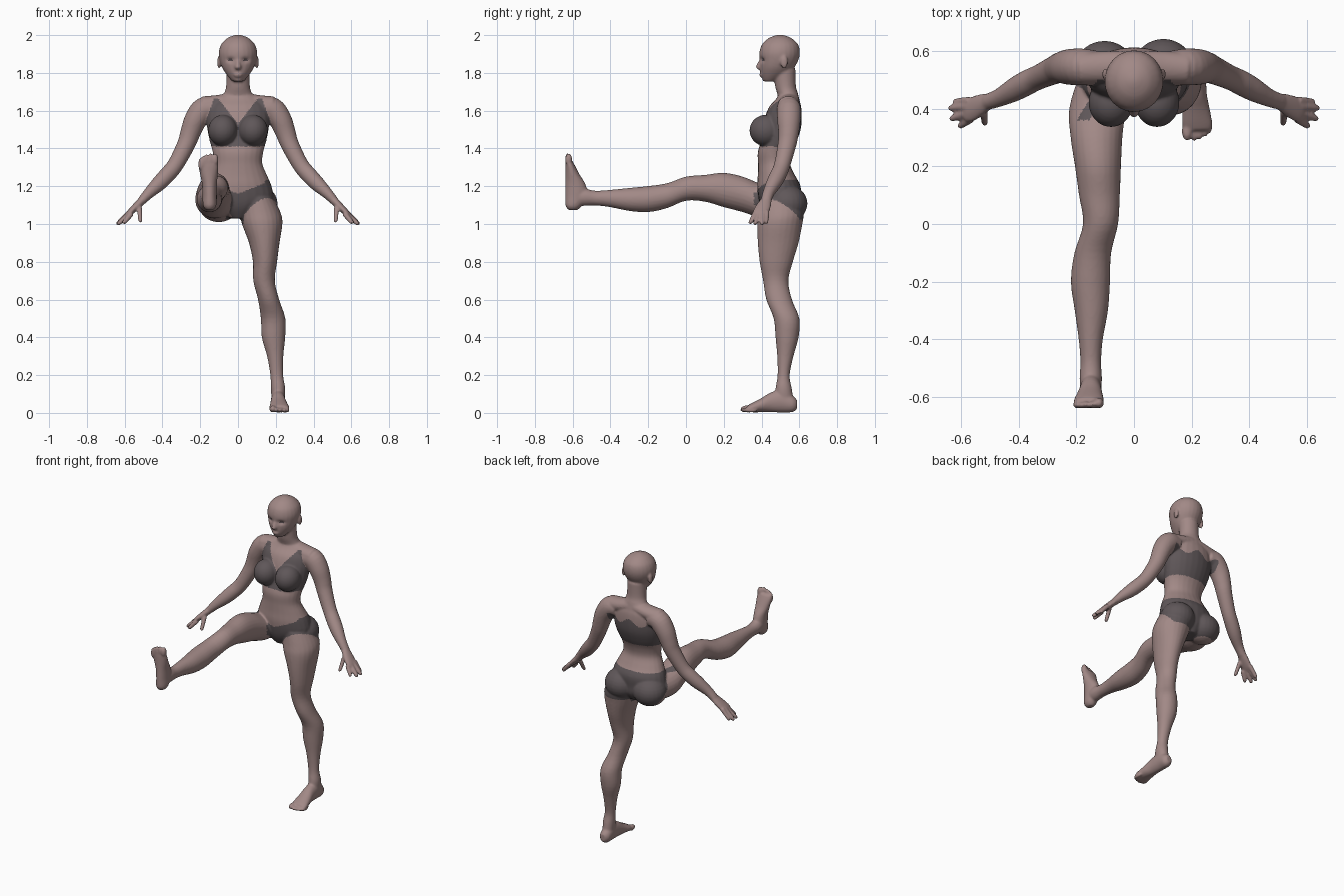
import bpy, bmesh, math
from mathutils import Vector, Matrix

bm = bmesh.new()


def material(name, rgb):
    m = bpy.data.materials.new(name)
    m.diffuse_color = (*rgb, 1)
    return m


def loft(keys, u, v=None, steps=4, sides=24):
    """Closed tube through (x, y, z, radius_u, radius_v) keys, spline-smoothed."""
    k = [Vector(q) for q in keys]
    pts = []
    for i in range(len(k) - 1):
        p0, p1, p2, p3 = k[max(i - 1, 0)], k[i], k[i + 1], k[min(i + 2, len(k) - 1)]
        for s in range(steps):
            t = s / steps
            pts.append(0.5 * (2 * p1 + (p2 - p0) * t + (2 * p0 - 5 * p1 + 4 * p2 - p3) * t * t
                              + (3 * p1 - p0 - 3 * p2 + p3) * t ** 3))
    pts.append(k[-1])
    u = Vector(u).normalized()
    rings = []
    for i, p in enumerate(pts):
        c = Vector(p[:3])
        tan = Vector(pts[min(i + 1, len(pts) - 1)][:3]) - Vector(pts[max(i - 1, 0)][:3])
        w = Vector(v) if v else tan.cross(u).normalized()
        rings.append([bm.verts.new(c + u * (p[3] * math.cos(a)) + w * (p[4] * math.sin(a)))
                      for a in (2 * math.pi * j / sides for j in range(sides))])
    for a, b in zip(rings, rings[1:]):
        for j in range(sides):
            bm.faces.new((a[j], a[(j + 1) % sides], b[(j + 1) % sides], b[j]))
    bm.faces.new(rings[0][::-1])
    bm.faces.new(rings[-1])
    return [q for r in rings for q in r]


def ball(c, r):
    m = Matrix.Translation(c) @ Matrix.Diagonal((*r, 1))
    return bmesh.ops.create_uvsphere(bm, u_segments=24, v_segments=14, radius=1, matrix=m)["verts"]


X, Y, Z = (1, 0, 0), (0, 1, 0), (0, 0, 1)


def upright(rows):
    """Vertical loft from rows of (z, xc, yc, rx, ry)."""
    return loft([(x, y, z, a, b) for z, x, y, a, b in rows], X, Y)


def lengthwise(rows):
    """Loft along y from rows of (y, xc, zc, rx, rz)."""
    return loft([(x, y, z, a, b) for y, x, z, a, b in rows], X, Z)


# torso
upright([(1.03, 0, .50, .05, .07), (1.08, 0, .50, .13, .10), (1.13, 0, .495, .185, .11),
         (1.20, 0, .492, .178, .115), (1.26, 0, .478, .153, .098), (1.32, 0, .466, .129, .085),
         (1.38, 0, .47, .134, .09), (1.44, 0, .492, .15, .095), (1.50, 0, .508, .162, .099),
         (1.56, 0, .515, .167, .098), (1.62, 0, .525, .155, .085), (1.66, 0, .537, .12, .062),
         (1.69, 0, .543, .075, .05)])
# neck
upright([(1.64, 0, .55, .10, .055), (1.69, 0, .538, .075, .055), (1.73, 0, .527, .063, .055),
         (1.82, 0, .52, .062, .06)])
# head
upright([(1.755, 0, .445, .028, .034), (1.775, 0, .457, .047, .055), (1.80, 0, .474, .067, .08),
         (1.83, 0, .483, .085, .092), (1.87, 0, .493, .098, .103), (1.91, 0, .496, .102, .107),
         (1.95, 0, .498, .09, .096), (1.98, 0, .498, .062, .066), (1.994, 0, .498, .036, .038),
         (2.002, 0, .498, .01, .01)])
# nose and lips
loft([(0, .398, 1.872, .009, .008), (0, .388, 1.848, .012, .012), (0, .384, 1.828, .017, .014),
      (0, .394, 1.817, .012, .01)], X, Y)
ball((0, .399, 1.792), (.024, .011, .006))
ball((0, .402, 1.782), (.02, .011, .006))
ball((0, .418, 1.766), (.022, .014, .012))

for s in (1, -1):
    # ear, breast
    ball((s * .1, .52, 1.857), (.01, .02, .034))
    ball((s * .08, .422, 1.495), (.078, .086, .083))
    # shoulder slope and collar
    loft([(s * .02, .55, 1.66, .05, .04), (s * .10, .545, 1.642, .055, .042),
          (s * .18, .54, 1.625, .055, .052)], Y)
    # arm
    loft([(s * .12, .54, 1.61, .06, .055), (s * .18, .545, 1.605, .064, .066),
          (s * .225, .545, 1.55, .062, .06), (s * .253, .543, 1.48, .054, .053),
          (s * .275, .535, 1.42, .05, .048), (s * .33, .51, 1.315, .044, .043),
          (s * .375, .488, 1.26, .046, .043), (s * .42, .465, 1.213, .043, .04),
          (s * .475, .436, 1.16, .032, .029), (s * .51, .424, 1.122, .029, .023)], Y)
    # palm
    loft([(s * .50, .426, 1.132, .028, .022), (s * .535, .41, 1.097, .04, .02),
          (s * .567, .397, 1.066, .044, .017), (s * .585, .392, 1.05, .036, .012)], Y)
    # fingers and thumb
    for a, b in (((.570, .428, 1.066), (.625, .424, 1.003)), ((.575, .408, 1.062), (.642, .402, .997)),
                 ((.573, .386, 1.058), (.638, .364, .997)), ((.563, .366, 1.055), (.608, .338, 1.002)),
                 ((.522, .39, 1.09), (.517, .347, 1.008))):
        p, q = (Vector((s * v[0], v[1], v[2])) for v in (a, b))
        keys = [(*p.lerp(q, t), r, r) for t, r in ((0, .015), (.5, .0135), (.9, .0115), (1, .006))]
        loft(keys, (s * .3, 1, 0), steps=3, sides=12)

# buttocks
ball((.102, .537, 1.108), (.108, .106, .098))
ball((-.102, .532, 1.105), (.108, .104, .095))

# standing leg
upright([(1.14, .10, .50, .085, .10), (1.06, .118, .505, .108, .118), (1.0, .128, .497, .107, .119),
         (.9, .139, .488, .081, .108), (.8, .143, .478, .064, .088), (.7, .138, .475, .057, .067),
         (.6, .162, .493, .056, .068), (.5, .186, .532, .065, .068), (.4, .188, .535, .062, .061),
         (.3, .197, .526, .043, .043), (.2, .205, .517, .034, .032), (.13, .212, .517, .038, .043),
         (.06, .212, .52, .034, .05)])
# raised leg
lengthwise([(.52, -.105, 1.11, .085, .08), (.40, -.127, 1.122, .098, .09), (.3, -.13, 1.157, .09, .094),
            (.2, -.125, 1.18, .08, .091), (.1, -.12, 1.189, .071, .071), (0, -.116, 1.187, .061, .064),
            (-.1, -.143, 1.15, .064, .066), (-.2, -.151, 1.132, .068, .069), (-.3, -.148, 1.13, .058, .061),
            (-.4, -.15, 1.135, .042, .046), (-.48, -.15, 1.137, .036, .039),
            (-.54, -.15, 1.142, .039, .046), (-.60, -.15, 1.14, .033, .045)])


# feet with toes
def foot():
    vs = lengthwise([(.588, .212, .045, .018, .024), (.565, .212, .047, .035, .043),
                     (.51, .212, .062, .038, .06), (.45, .213, .056, .04, .053),
                     (.40, .216, .041, .047, .038), (.35, .219, .028, .053, .025),
                     (.325, .22, .022, .048, .017)])
    for i, (x, y, r) in enumerate(((.184, .322, .019), (.208, .32, .013), (.228, .325, .013),
                                   (.246, .333, .012), (.261, .345, .012))):
        vs += ball((x, y, r + .002), (r * .95, .034, r))
    return vs


foot()
bmesh.ops.transform(bm, verts=foot(), matrix=Matrix(((-1, 0, 0, .062), (0, 0, 1, -.642),
                                                    (0, -1, 0, 1.662), (0, 0, 0, 1))))

# fuse all parts into one smooth skin
bmesh.ops.recalc_face_normals(bm, faces=bm.faces)
raw = bpy.data.meshes.new("body_parts")
bm.to_mesh(raw)
bm.free()
body = bpy.data.objects.new("body", raw)
bpy.context.collection.objects.link(body)
rem = body.modifiers.new("fuse", "REMESH")
rem.mode, rem.voxel_size = "VOXEL", .006
smo = body.modifiers.new("soften", "SMOOTH")
smo.factor, smo.iterations = .5, 6
mesh = bpy.data.meshes.new_from_object(body.evaluated_get(bpy.context.evaluated_depsgraph_get()))
body.modifiers.clear()
body.data = mesh
mesh.name = "body"
bpy.data.meshes.remove(raw)

# eye sockets
for v in mesh.vertices:
    if v.co.z > 1.8 and v.co.y < .45:
        d = ((abs(v.co.x) - .04) / .02) ** 2 + ((v.co.z - 1.868) / .013) ** 2
        v.co.y += .012 * math.exp(-d)

mesh.materials.clear()
for m in (material("skin", (.36, .25, .24)), material("dark cloth", (.115, .095, .1)),
          material("eye grey", (.09, .07, .075))):
    mesh.materials.append(m)


def is_top(x, y, z):
    if not 1.41 < z < 1.665 or x > .18:
        return False
    if y > .5:
        return z < 1.57 + .02 * math.cos(x * 40) and x < .172
    inner = z < 1.53 + x / .78
    outer = x < .172 if z < 1.54 else x < .172 - (z - 1.54) * .36
    return inner and outer


def is_brief(sx, y, z):
    x = abs(sx)
    upper = min(1.235, 1.16 + .4 * x + max(0, y - .42) * .8)
    lower = max(1.025, 1.05 + .72 * x - max(0, y - .39) * .75)
    if x < .03:
        lower = 1.0
    if not lower < z < upper or x > .23:
        return False
    # the raised thigh stays bare in front of the hip crease
    return sx > -.04 or y > .40 + (x - .04) * .5 or z > 1.2


# colour by region
for p in mesh.polygons:
    p.use_smooth = True
    x, y, z = p.center
    if is_top(abs(x), y, z) or (y > .36 and is_brief(x, y, z)):
        p.material_index = 1
    elif y < .45 and ((abs(x) - .041) / .015) ** 2 + ((z - 1.868) / .006) ** 2 < 1:
        p.material_index = 2
    else:
        p.material_index = 0
